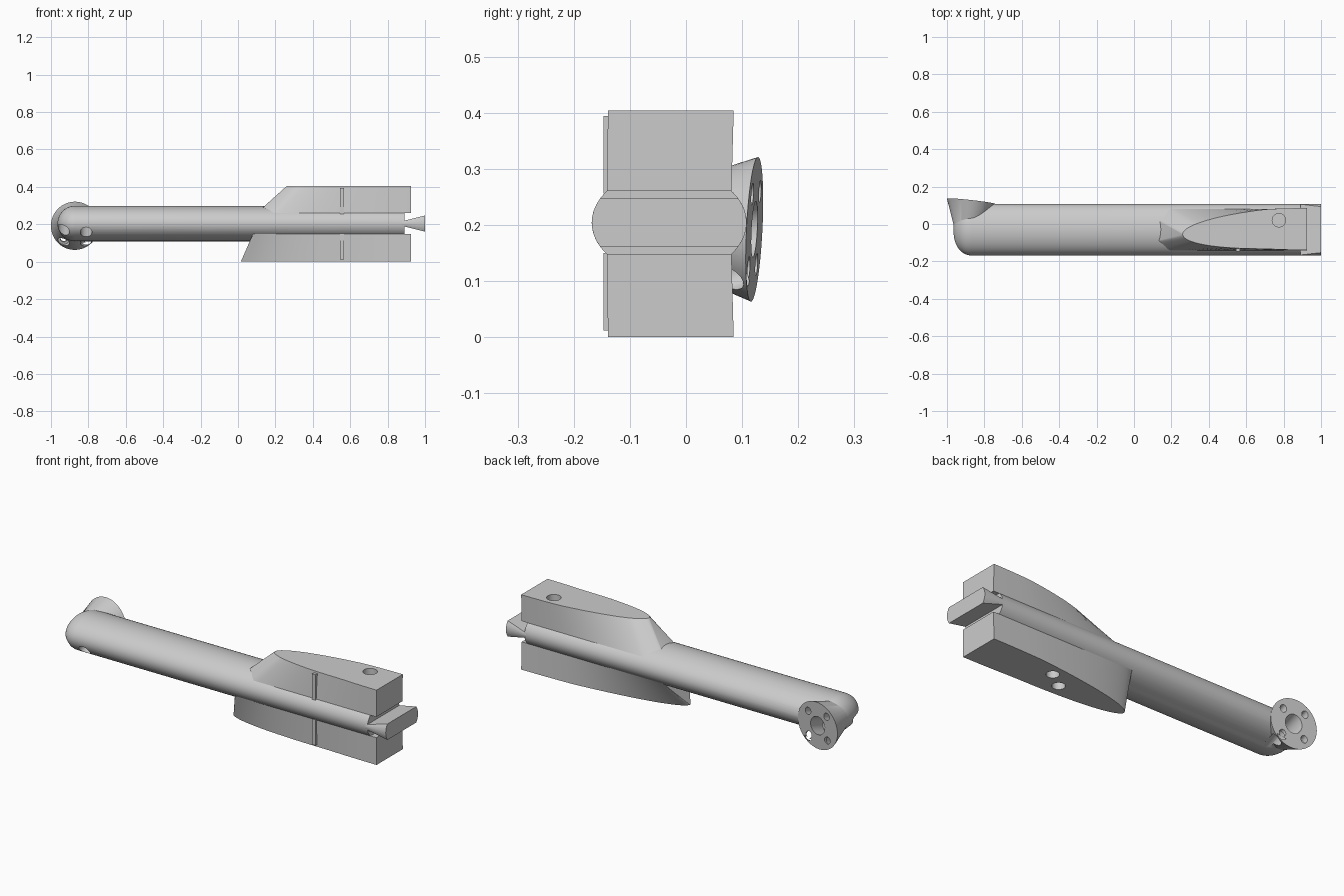
import bpy, bmesh, math
from mathutils import Vector

cube = bpy.data.objects.get("Cube")
if cube:
    bpy.data.objects.remove(cube, do_unlink=True)

grey = bpy.data.materials.new("plain_grey")
grey.use_nodes = True
grey.diffuse_color = (0.6, 0.6, 0.6, 1)
grey.node_tree.nodes["Principled BSDF"].inputs["Base Color"].default_value = (0.6, 0.6, 0.6, 1)

CY, CZ = -0.03, 0.204      # centre line of the arm
RY, RZ = 0.138, 0.095      # half width and half height of the oval arm
TAIL = 0.925


def loft(name, rings):
    """Closed solid through rings of equal length."""
    bm = bmesh.new()
    loops = [[bm.verts.new(p) for p in ring] for ring in rings]
    n = len(loops[0])
    for a, b in zip(loops, loops[1:]):
        for i in range(n):
            j = (i + 1) % n
            bm.faces.new((a[i], a[j], b[j], b[i]))
    bm.faces.new(loops[0][::-1])
    bm.faces.new(loops[-1])
    bmesh.ops.recalc_face_normals(bm, faces=bm.faces)
    mesh = bpy.data.meshes.new(name)
    bm.to_mesh(mesh)
    bm.free()
    mesh.materials.append(grey)
    obj = bpy.data.objects.new(name, mesh)
    bpy.context.collection.objects.link(obj)
    return obj


def rod(name, p, q, r1, r2=None, n=32):
    """Round bar or cone from p to q."""
    p, q = Vector(p), Vector(q)
    turn = (q - p).to_track_quat('Z', 'Y')
    def ring(c, r):
        return [c + turn @ Vector((r * math.cos(a), r * math.sin(a), 0))
                for a in (math.tau * i / n for i in range(n))]
    return loft(name, [ring(p, r1), ring(q, r2 or r1)])


def combine(obj, others, operation):
    """Apply booleans and drop the helpers."""
    for other in others:
        other.hide_render = True
        mod = obj.modifiers.new("boolean", 'BOOLEAN')
        mod.operation, mod.object, mod.solver = operation, other, 'EXACT'
    dg = bpy.context.evaluated_depsgraph_get()
    mesh = bpy.data.meshes.new_from_object(obj.evaluated_get(dg))
    obj.modifiers.clear()
    obj.data = mesh
    for other in others:
        bpy.data.objects.remove(other, do_unlink=True)


# Oval arm with a rounded end
def oval(x, sy, sz, n=64):
    return [(x, CY + RY * sy * math.cos(a), CZ + RZ * sz * math.sin(a))
            for a in (math.tau * i / n for i in range(n))]

stations = []
for i in range(1, 17):
    a = math.pi / 2 * i / 16
    s = math.sin(a)
    stations.append(oval(-0.87 - RZ * math.cos(a), s ** 0.85, s))
stations.append(oval(0.89, 1, 1))
arm = loft("arm", stations)

# Tilted flange neck joined to the arm
tilt = math.radians(20)
normal = Vector((0, math.cos(tilt), math.sin(tilt)))
across = Vector((0, -math.sin(tilt), math.cos(tilt)))
face = Vector((-0.872, 0.122, 0.192))
neck = rod("neck", face, (-0.89, -0.04, 0.2), 0.129, 0.068, 64)
combine(arm, [neck], 'UNION')

# Flange bore, bolt holes and their counterbores
cutters = [rod("bore", face + normal * 0.05, face - normal * 0.12, 0.046)]
for sx in (-1, 1):
    for sz in (-1, 1):
        c = face + Vector((0.06 * sx, 0, 0)) + across * 0.06 * sz
        cutters.append(rod("bolt", c + normal * 0.05, c - normal * 0.06, 0.018))
        cutters.append(rod("counterbore", c - normal * 0.04, c - normal * 0.4, 0.031))
combine(arm, cutters, 'DIFFERENCE')


# Flared tongue at the tail, following the oval sides
def tongue_ring(x, h, n=8):
    zs = [h * (2 * i / n - 1) for i in range(n + 1)]
    ys = [RY * math.sqrt(1 - (z / RZ) ** 2) for z in zs]
    right = [(x, CY + y, CZ + z) for y, z in zip(ys, zs)]
    left = [(x, CY - y, CZ + z) for y, z in zip(ys, zs)]
    return right + left[::-1]

tongue = loft("tongue", [tongue_ring(0.88, 0.013), tongue_ring(1.0, 0.043)])


# Fins: straight-sided root lofted to a pointed outer face
def outline(x0, z, half, centre, n=24):
    def point(t, side):
        return (x0 + t * (TAIL - x0), centre(t) + side * half(t), z)
    ts = [(i / n) ** 2 for i in range(n + 1)]
    return [point(t, 1) for t in ts[::-1]] + [point(t, -1) for t in ts]


def fin(name, root_x, root_z, tip_x, tip_z, nose):
    root = outline(root_x, root_z,
                   lambda t: min(0.111, nose + (0.111 - nose) * t / 0.1),
                   lambda t: CY)
    tip = outline(tip_x, tip_z,
                  lambda t: max(0.001, 0.112 * math.sqrt(1 - (1 - t) ** 2)),
                  lambda t: -0.055 + 0.028 * min(1, t * 1.5))
    return loft(name, [root, tip])


upper_fin = fin("upper_fin", 0.10, 0.26, 0.26, 0.404, 0.065)
lower_fin = fin("lower_fin", 0.08, 0.148, 0.015, 0.0, 0.111)

combine(upper_fin, [rod("hole", (0.775, 0.02, 0.5), (0.775, 0.02, 0.3), 0.036)], 'DIFFERENCE')
combine(lower_fin, [rod("hole", (x, y, -0.1), (x, y, 0.09), 0.032)
                    for x, y in ((0.5, 0.005), (0.41, -0.06))], 'DIFFERENCE')


# Thin upright ribs on the front of the fins
def rib(name, z0, z1):
    def ring(z):
        return [(x, y, z) for x, y in ((0.546, -0.147), (0.566, -0.147),
                                       (0.566, -0.1), (0.546, -0.1))]
    return loft(name, [ring(z0), ring(z1)])

ribs = [rib("upper_rib", 0.256, 0.394), rib("lower_rib", 0.012, 0.15)]

# Smooth shading with sharp edges kept
parts = [arm, tongue, upper_fin, lower_fin] + ribs
bpy.ops.object.select_all(action='DESELECT')
for obj in parts:
    obj.select_set(True)
bpy.context.view_layer.objects.active = arm
bpy.ops.object.shade_smooth_by_angle(angle=math.radians(30))
